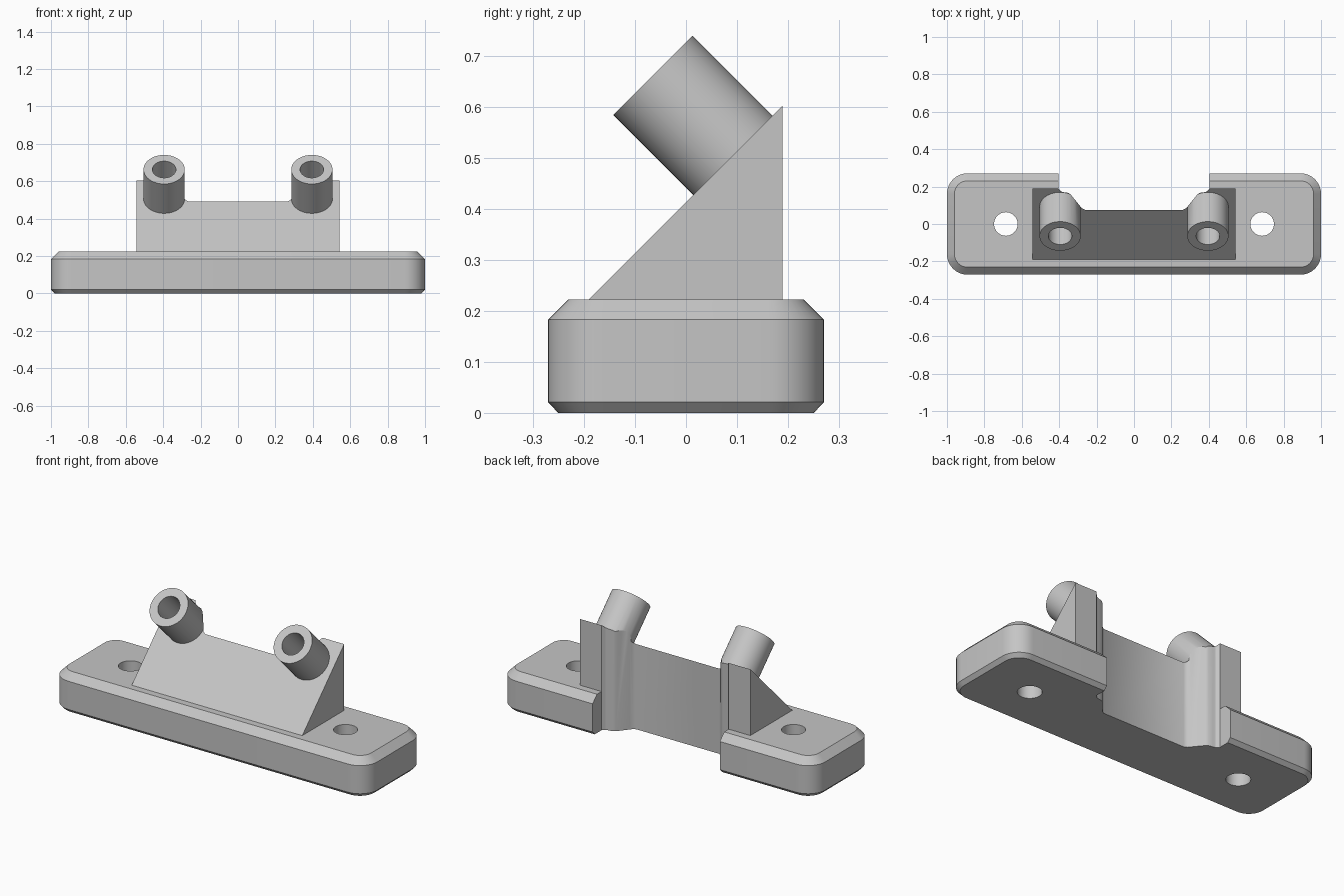
import bpy, bmesh, math
from mathutils import Matrix, Vector

cube = bpy.data.objects.get("Cube")
if cube:
    bpy.data.objects.remove(cube, do_unlink=True)

grey = bpy.data.materials.new("plain grey")
grey.use_nodes = True
tone = (0.56, 0.56, 0.56, 1)
grey.diffuse_color = tone
grey.node_tree.nodes["Principled BSDF"].inputs["Base Color"].default_value = tone


def add_object(name, bm):
    bmesh.ops.recalc_face_normals(bm, faces=bm.faces[:])
    mesh = bpy.data.meshes.new(name)
    bm.to_mesh(mesh)
    bm.free()
    mesh.materials.append(grey)
    obj = bpy.data.objects.new(name, mesh)
    bpy.context.collection.objects.link(obj)
    return obj


def loft(name, loops):
    """Skin a stack of equal-length point loops and cap both ends."""
    bm = bmesh.new()
    rings = [[bm.verts.new(p) for p in loop] for loop in loops]
    n = len(rings[0])
    for a, b in zip(rings, rings[1:]):
        for i in range(n):
            j = (i + 1) % n
            bm.faces.new((a[i], a[j], b[j], b[i]))
    bm.faces.new(rings[0][::-1])
    bm.faces.new(rings[-1])
    return add_object(name, bm)


def rounded_loop(hx, hy, r, z, steps=10):
    pts = []
    for k, (sx, sy) in enumerate(((1, 1), (-1, 1), (-1, -1), (1, -1))):
        for i in range(steps + 1):
            t = math.pi / 2 * (k + i / steps)
            pts.append((sx * (hx - r) + r * math.cos(t),
                        sy * (hy - r) + r * math.sin(t), z))
    return pts


def rod(name, start, end, radius):
    start, end = Vector(start), Vector(end)
    axis = end - start
    turn = axis.to_track_quat('Z', 'Y').to_matrix().to_4x4()
    bm = bmesh.new()
    bmesh.ops.create_cone(bm, cap_ends=True, segments=48, radius1=radius, radius2=radius,
                          depth=axis.length,
                          matrix=Matrix.Translation((start + end) / 2) @ turn)
    return add_object(name, bm)


def combine(target, tool, operation):
    mod = target.modifiers.new(tool.name, 'BOOLEAN')
    mod.operation, mod.solver, mod.object = operation, 'EXACT', tool
    bpy.context.view_layer.objects.active = target
    bpy.ops.object.modifier_apply(modifier=mod.name)
    bpy.data.objects.remove(tool, do_unlink=True)


# Chamfered base plate with rounded corners
bracket = loft("mounting_bracket", [
    rounded_loop(0.98, 0.251, 0.09, 0),
    rounded_loop(1, 0.271, 0.11, 0.021),
    rounded_loop(1, 0.271, 0.11, 0.183),
    rounded_loop(0.96, 0.231, 0.07, 0.223)])

# Sloped wedge rising to the back
side = [(-0.242, 0.172), (0.19, 0.172), (0.19, 0.604)]
wedge = loft("wedge", [[(x, y, z) for y, z in side] for x in (-0.543, 0.543)])
combine(bracket, wedge, 'UNION')

# Angled tubes standing square on the slope
tip = Vector((0, -0.065, 0.6625))
root = Vector((0, 0.0915, 0.506))
along = (tip - root).normalized()
for s in (-1, 1):
    shift = Vector((s * 0.395, 0, 0))
    combine(bracket, rod("tube", root + shift - along * 0.02, tip + shift, 0.11), 'UNION')

# Fluted notch through the back
half = [(0.405, 0.4), (0.405, 0.19), (0.39, 0.174), (0.375, 0.17), (0.35, 0.166),
        (0.338, 0.157), (0.29, 0.098), (0.279, 0.084), (0.262, 0.076)]
outline = half + [(-x, y) for x, y in reversed(half)]
notch = loft("notch_cutter", [[(x, y, z) for x, y in outline] for z in (-0.1, 1)])
combine(bracket, notch, 'DIFFERENCE')

# Tube bores and screw holes
for s in (-1, 1):
    shift = Vector((s * 0.395, 0, 0))
    combine(bracket, rod("bore", root + shift, tip + shift + along * 0.1, 0.063), 'DIFFERENCE')
    combine(bracket, rod("screw_hole", (s * 0.685, 0, -0.1), (s * 0.685, 0, 0.4), 0.063),
            'DIFFERENCE')

# Smooth round walls, crisp edges
bpy.ops.object.select_all(action='DESELECT')
bracket.select_set(True)
bpy.context.view_layer.objects.active = bracket
bpy.ops.object.shade_smooth_by_angle(angle=math.radians(28))
